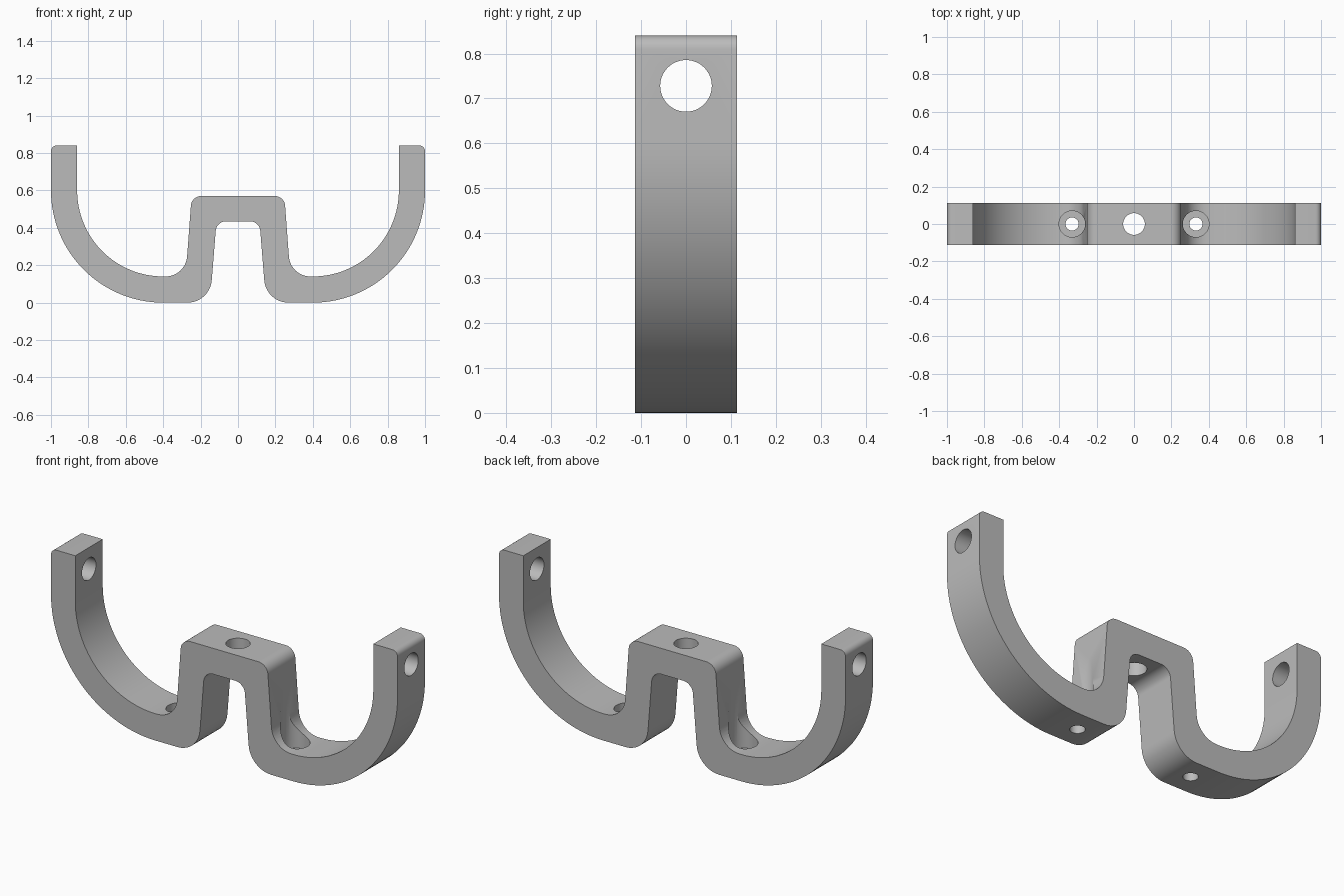
import bpy, bmesh, math
from mathutils import Vector

cube = bpy.data.objects.get("Cube")
if cube:
    bpy.data.objects.remove(cube)

DEPTH = 0.113  # half depth of the band

grey = bpy.data.materials.new("plain grey")
grey.use_nodes = True
colour = (0.5, 0.5, 0.5, 1)
grey.diffuse_color = colour
grey.node_tree.nodes["Principled BSDF"].inputs["Base Color"].default_value = colour


def rounded(corners, steps=10):
    """Round each (x, z, radius) corner of an open path; radius 0 stays sharp."""
    out = []
    for i, (x, z, r) in enumerate(corners):
        p = Vector((x, z))
        if not r:
            out.append(p)
            continue
        a = (Vector(corners[i - 1][:2]) - p).normalized()
        b = (Vector(corners[i + 1][:2]) - p).normalized()
        half = a.angle(b) / 2
        centre = p + (a + b).normalized() * r / math.sin(half)
        start = p + a * r / math.tan(half) - centre
        end = p + b * r / math.tan(half) - centre
        for k in range(steps + 1):
            t = k / steps
            mix = start.lerp(end, t)
            sweep = math.pi - 2 * half
            mix = (start * math.sin((1 - t) * sweep) + end * math.sin(t * sweep)) / math.sin(sweep)
            out.append(centre + mix)
    return out


def quarter(radius, steps=32):
    """Quarter arc from the hook bottom up to its vertical tip."""
    return [Vector((0.4 + radius * math.sin(k / steps * math.pi / 2),
                    0.6 - radius * math.cos(k / steps * math.pi / 2)))
            for k in range(steps + 1)]


def cutter(name, radius, length, location, along_x=False):
    bpy.ops.mesh.primitive_cylinder_add(vertices=48, radius=radius, depth=length, location=location,
                                        rotation=(0, math.pi / 2 if along_x else 0, 0))
    obj = bpy.context.object
    obj.name = name
    obj.data.materials.append(grey)
    obj.hide_render = True
    return obj


# Half outline: underside, outer sweep, tip, inner sweep, top of the bridge
under = rounded([(0, 0.435, 0), (0.115, 0.435, 0.055), (0.15, 0, 0.13), (0.4, 0, 0)])
tip = rounded([(1, 0.6, 0), (1, 0.84, 0.03), (0.86, 0.84, 0)], 6)
top = rounded([(0.4, 0.14, 0), (0.28, 0.14, 0.115), (0.248, 0.57, 0.055), (0, 0.57, 0)])
half = under + quarter(0.6)[1:-1] + tip + quarter(0.46)[:0:-1] + top
outline = half + [Vector((-p.x, p.y)) for p in reversed(half) if p.x > 1e-5]

# Bracket band extruded along y
bm = bmesh.new()
verts = [bm.verts.new((p.x, -DEPTH, p.y)) for p in outline]
face = bm.faces.new(verts)
side = bmesh.ops.extrude_face_region(bm, geom=[face])["geom"]
bmesh.ops.translate(bm, verts=[v for v in side if isinstance(v, bmesh.types.BMVert)],
                    vec=(0, 2 * DEPTH, 0))
bmesh.ops.remove_doubles(bm, verts=bm.verts, dist=1e-5)
bmesh.ops.recalc_face_normals(bm, faces=bm.faces)
mesh = bpy.data.meshes.new("bracket")
bm.to_mesh(mesh)
bm.free()
bracket = bpy.data.objects.new("bracket", mesh)
bpy.context.collection.objects.link(bracket)
mesh.materials.append(grey)

# Holes: through both tips, bridge, and counterbored screw holes
cutters = [cutter("tip_hole_cutter", 0.0575, 3, (0, 0, 0.728), True),
           cutter("bridge_hole_cutter", 0.058, 0.5, (0, 0, 0.5))]
for s in (-1, 1):
    cutters.append(cutter("screw_hole_cutter", 0.035, 0.5, (s * 0.331, 0, 0.1)))
    cutters.append(cutter("counterbore_cutter", 0.07, 0.6, (s * 0.331, 0, 0.38)))

bpy.ops.object.select_all(action="DESELECT")
bracket.select_set(True)
bpy.context.view_layer.objects.active = bracket
for c in cutters:
    mod = bracket.modifiers.new("cut", "BOOLEAN")
    mod.operation = "DIFFERENCE"
    mod.solver = "EXACT"
    mod.object = c
    bpy.ops.object.modifier_apply(modifier=mod.name)
for c in cutters:
    bpy.data.objects.remove(c)
bpy.ops.object.shade_smooth_by_angle(angle=math.radians(30))
